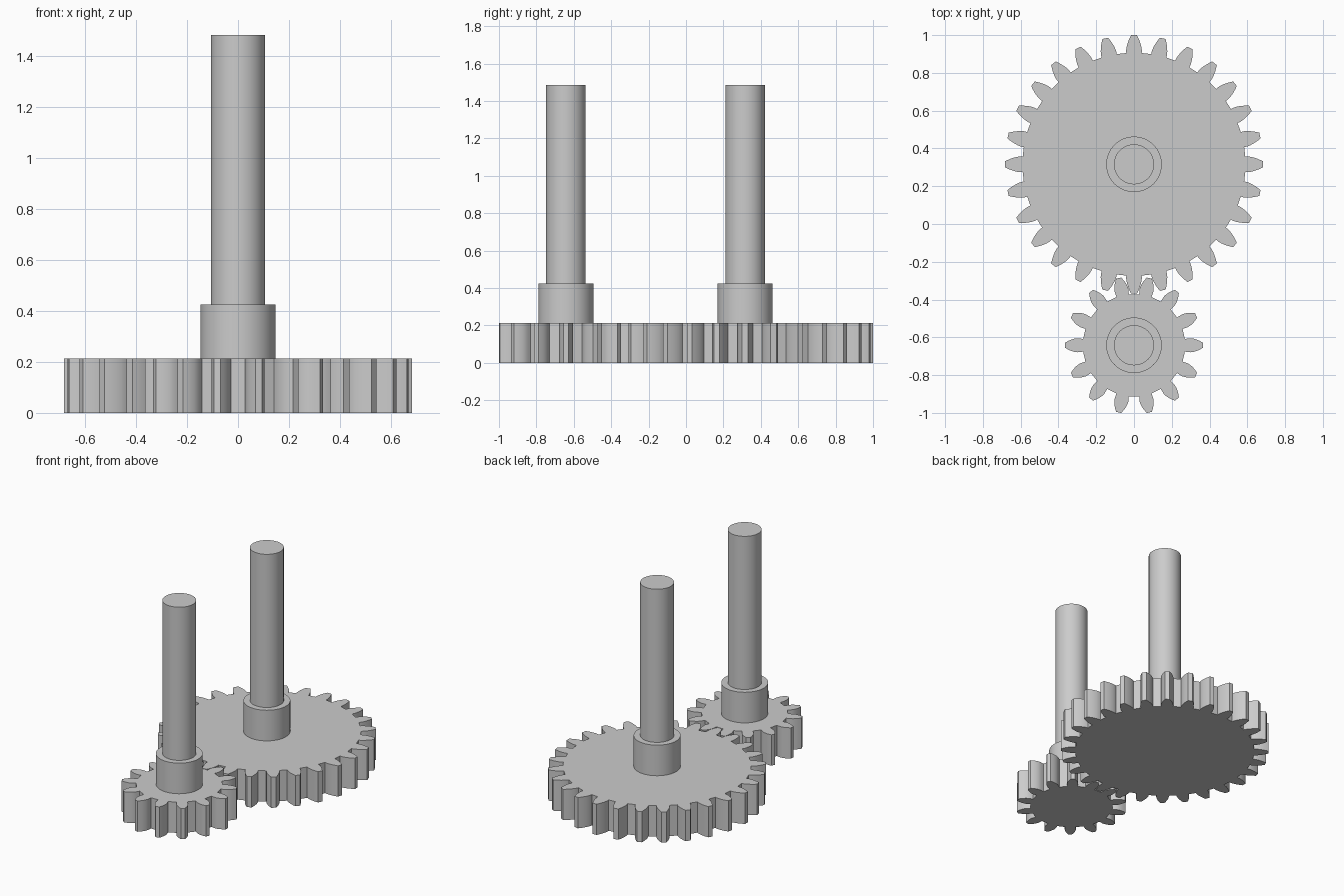
import bpy
import bmesh
from math import pi, cos, sin, tan, acos, radians

if "Cube" in bpy.data.objects:
    bpy.data.objects.remove(bpy.data.objects["Cube"], do_unlink=True)

MODULE = 0.0456          # tooth size shared by both gears
PRESSURE = radians(20)
THICK = 0.213            # gear height
COLLAR_TOP = 0.425
SHAFT_TOP = 1.485

# Single metal colour
metal = bpy.data.materials.new("grey metal")
metal.use_nodes = True
GREY = (0.6, 0.6, 0.6, 1)
metal.diffuse_color = GREY
metal.node_tree.nodes["Principled BSDF"].inputs["Base Color"].default_value = GREY


def finish(obj):
    obj.data.materials.append(metal)
    bpy.ops.object.select_all(action='DESELECT')
    obj.select_set(True)
    bpy.context.view_layer.objects.active = obj
    bpy.ops.object.shade_smooth_by_angle(angle=radians(25))


def half_angle(r, teeth):
    """Half the angular width of an involute tooth at radius r."""
    pitch = MODULE * teeth / 2
    base = pitch * cos(PRESSURE)
    phi = acos(min(1, base / r))
    inv = lambda a: tan(a) - a
    return 0.97 * pi / (2 * teeth) + inv(PRESSURE) - inv(phi)


def gear(name, teeth, y):
    pitch = MODULE * teeth / 2
    root, tip = pitch - 1.05 * MODULE, pitch + MODULE
    steps = 6
    radii = [root + (tip - root) * i / steps for i in range(steps + 1)]
    flank = [(r, half_angle(r, teeth)) for r in radii]
    # One tooth: up one flank, down the other
    tooth = [(r, -a) for r, a in flank] + [(r, a) for r, a in reversed(flank)]
    bm = bmesh.new()
    outline = []
    for k in range(teeth):
        mid = 2 * pi * k / teeth
        outline += [bm.verts.new((r * cos(mid + a), r * sin(mid + a), 0))
                    for r, a in tooth]
    face = bm.faces.new(outline)
    top = bmesh.ops.extrude_face_region(bm, geom=[face])["geom"]
    bmesh.ops.translate(bm, vec=(0, 0, THICK),
                        verts=[v for v in top if isinstance(v, bmesh.types.BMVert)])
    bmesh.ops.recalc_face_normals(bm, faces=bm.faces)
    mesh = bpy.data.meshes.new(name)
    bm.to_mesh(mesh)
    bm.free()
    obj = bpy.data.objects.new(name, mesh)
    obj.location.y = y
    bpy.context.collection.objects.link(obj)
    finish(obj)


def cylinder(name, radius, y, bottom, top):
    bpy.ops.mesh.primitive_cylinder_add(vertices=64, radius=radius, depth=top - bottom,
                                        location=(0, y, (top + bottom) / 2))
    obj = bpy.context.object
    obj.name = name
    finish(obj)


# Each gear carries a collar and a tall shaft
for label, teeth, y in (("large", 28, 0.316), ("small", 14, -0.642)):
    gear(label + "_gear", teeth, y)
    cylinder(label + "_gear_collar", 0.147, y, THICK, COLLAR_TOP)
    cylinder(label + "_gear_shaft", 0.106, y, COLLAR_TOP, SHAFT_TOP)
